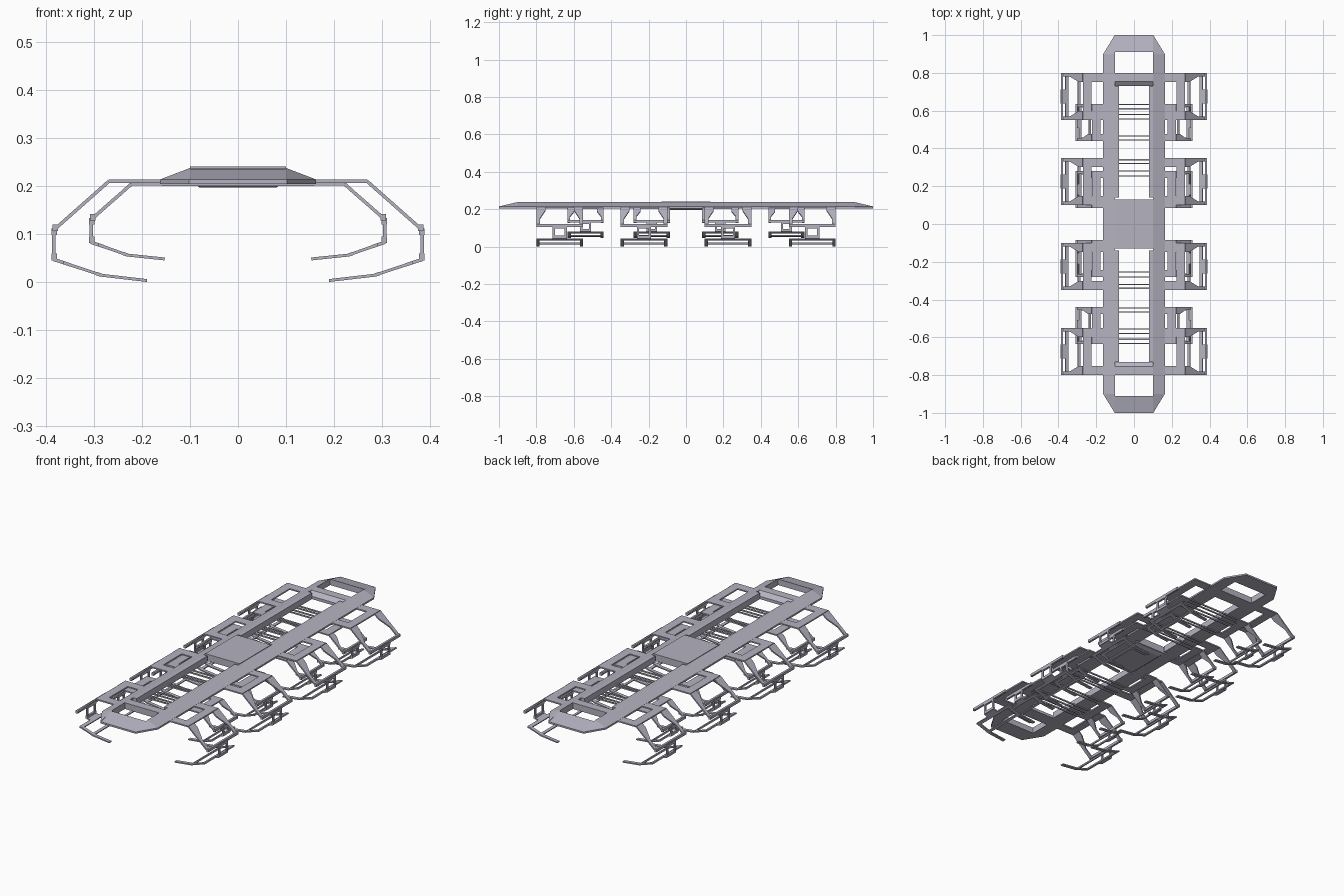
import bpy
import bmesh
from mathutils import Vector

cube = bpy.data.objects.get("Cube")
if cube:
    bpy.data.objects.remove(cube, do_unlink=True)

metal = bpy.data.materials.new("lavender_grey_metal")
metal.use_nodes = True
color = (0.46, 0.45, 0.53, 1)
metal.diffuse_color = color
metal.node_tree.nodes["Principled BSDF"].inputs["Base Color"].default_value = color


def loft(name, rings, mirror=(True, True)):
    """Skin a list of equal-sized closed rings, cap both ends and mirror."""
    bm = bmesh.new()
    loops = [[bm.verts.new(p) for p in ring] for ring in rings]
    n = len(loops[0])
    for a, b in zip(loops, loops[1:]):
        for i in range(n):
            j = (i + 1) % n
            bm.faces.new((a[i], a[j], b[j], b[i]))
    bm.faces.new(loops[0])
    bm.faces.new(loops[-1])
    bmesh.ops.recalc_face_normals(bm, faces=bm.faces)
    mesh = bpy.data.meshes.new(name)
    bm.to_mesh(mesh)
    bm.free()
    mesh.materials.append(metal)
    obj = bpy.data.objects.new(name, mesh)
    bpy.context.collection.objects.link(obj)
    if any(mirror):
        mod = obj.modifiers.new("mirror", "MIRROR")
        mod.use_axis = (mirror[0], mirror[1], False)
        mod.use_mirror_merge = False
    return obj


def box(name, x0, x1, y0, y1, z0, z1, mirror=(True, True)):
    def ring(y):
        return [(x0, y, z0), (x1, y, z0), (x1, y, z1), (x0, y, z1)]
    return loft(name, [ring(y0), ring(y1)], mirror)


def band(name, points, thick=0.007):
    """Flat strip along a path of (x, z, y0, y1), thickened across the path."""
    rings = []
    path = [Vector((p[0], p[1])) for p in points]
    for i, (x, z, y0, y1) in enumerate(points):
        d = (path[min(i + 1, len(path) - 1)] - path[max(i - 1, 0)]).normalized()
        nx, nz = -d.y * thick / 2, d.x * thick / 2
        rings.append([(x + nx, y0, z + nz), (x + nx, y1, z + nz),
                      (x - nx, y1, z - nz), (x - nx, y0, z - nz)])
    return loft(name, rings)


# Body: bevelled side rails with tapered corners
TOP, EDGE, BASE = 0.238, 0.214, 0.205


def rail_ring(y, outer, top):
    return [(0.1, y, BASE), (0.1, y, top), (outer, y, EDGE), (outer, y, BASE)]


loft("side_rail", [rail_ring(0, 0.163, TOP), rail_ring(0.9, 0.163, TOP),
                   rail_ring(1, 0.102, EDGE + 0.001)])
box("rail_inner_ledge", 0.08, 0.1, 0.14, 0.73, BASE, TOP)

# Sloped end caps, cross plates and centre deck
loft("end_cap", [[(x, 0.91, BASE), (x, 0.91, TOP - 0.002), (x, 1, EDGE), (x, 1, BASE)]
                 for x in (-0.1, 0.1)], (False, True))
loft("cross_plate", [[(x, 0.73, BASE), (x, 0.73, 0.22), (x, 0.755, TOP),
                      (x, 0.8, TOP), (x, 0.8, BASE)]
                     for x in (-0.1, 0.1)], (False, True))
box("centre_deck", -0.1, 0.1, -0.13, 0.13, BASE, 0.241, (False, False))
loft("belly_plate", [[(-w, -y, z), (w, -y, z), (w, y, z), (-w, y, z)]
                     for w, y, z in ((0.09, 0.12, BASE), (0.08, 0.1, 0.197))],
     (False, False))

# Thin shafts across the openings
for y in (0.255, 0.28, 0.32, 0.34, 0.445, 0.465, 0.555, 0.58, 0.61, 0.632):
    box("cross_shaft", -0.16, 0.16, y - 0.003, y + 0.003, 0.2, 0.207, (False, True))


def leg(prefix, cy, half, shoulder, knee, ankle_z, toe_bend, toe_tip, strip):
    """One folding leg: mount frame, two arms, knee bar, link and forked foot."""
    sx, sz = shoulder
    kx, kz = knee
    lo, hi = cy - half, cy + half
    link = half * 0.3

    # Mount frame: two strips and an outer bar
    for a, b in ((lo, lo + strip), (hi - strip, hi)):
        band(prefix + "_mount_strip", [(0.155, sz, a, b), (sx, sz, a, b)])
    band(prefix + "_mount_bar", [(sx - 0.045, sz, lo, hi), (sx, sz, lo, hi)])

    # Tapered sloping arms
    thin = strip * 0.4
    mx, mz = sx + (kx - sx) * 0.6, sz + (kz - sz) * 0.6
    for side in (-1, 1):
        edge = cy + side * half
        pts = []
        for x, z, w in ((sx, sz, strip), (sx + 0.02, sz - 0.018, strip),
                        (mx, mz, thin), (kx, kz, thin)):
            pts.append((x, z, *sorted((edge, edge - side * w))))
        band(prefix + "_arm", pts)

    # Knee bar, and link made of two posts with clamps
    box(prefix + "_knee_bar", kx - 0.009, kx + 0.002, lo, hi, kz - 0.002, kz + 0.012)
    for s in (-1, 1):
        y = cy + s * (link - 0.006)
        box(prefix + "_link_post", kx - 0.004, kx + 0.003, y - 0.006, y + 0.006,
            ankle_z, kz)
    for z in (ankle_z, kz - 0.008):
        box(prefix + "_link_clamp", kx - 0.007, kx + 0.004, cy - link, cy + link,
            z - 0.002, z + 0.012)

    # Forked foot: hub, two crossbars and two bent fingers
    tx, tz = toe_bend
    ex, ez = toe_tip

    def on_foot(t):
        return kx + (tx - kx) * t, ankle_z + (tz - ankle_z) * t
    band(prefix + "_foot_hub", [(*on_foot(t), cy - link, cy + link) for t in (0, 0.3)])
    band(prefix + "_foot_crossbar", [(*on_foot(t), lo, hi) for t in (0.2, 0.36)])
    band(prefix + "_foot_brace", [(*on_foot(t), lo, hi) for t in (0.88, 1)])
    for a, b in ((lo, lo + 0.018), (hi - 0.018, hi)):
        band(prefix + "_foot_finger", [(*on_foot(0.2), a, b), (tx, tz, a, b),
                                       (ex, ez, a, b)], 0.006)


for cy in (0.675, 0.225):
    leg("outer_leg", cy, 0.125, (0.27, 0.21), (0.385, 0.108), 0.047,
        (0.285, 0.014), (0.19, 0.003), 0.048)
for cy in (0.537, 0.183):
    leg("inner_leg", cy, 0.097, (0.222, 0.205), (0.307, 0.13), 0.083,
        (0.23, 0.056), (0.153, 0.048), 0.036)
